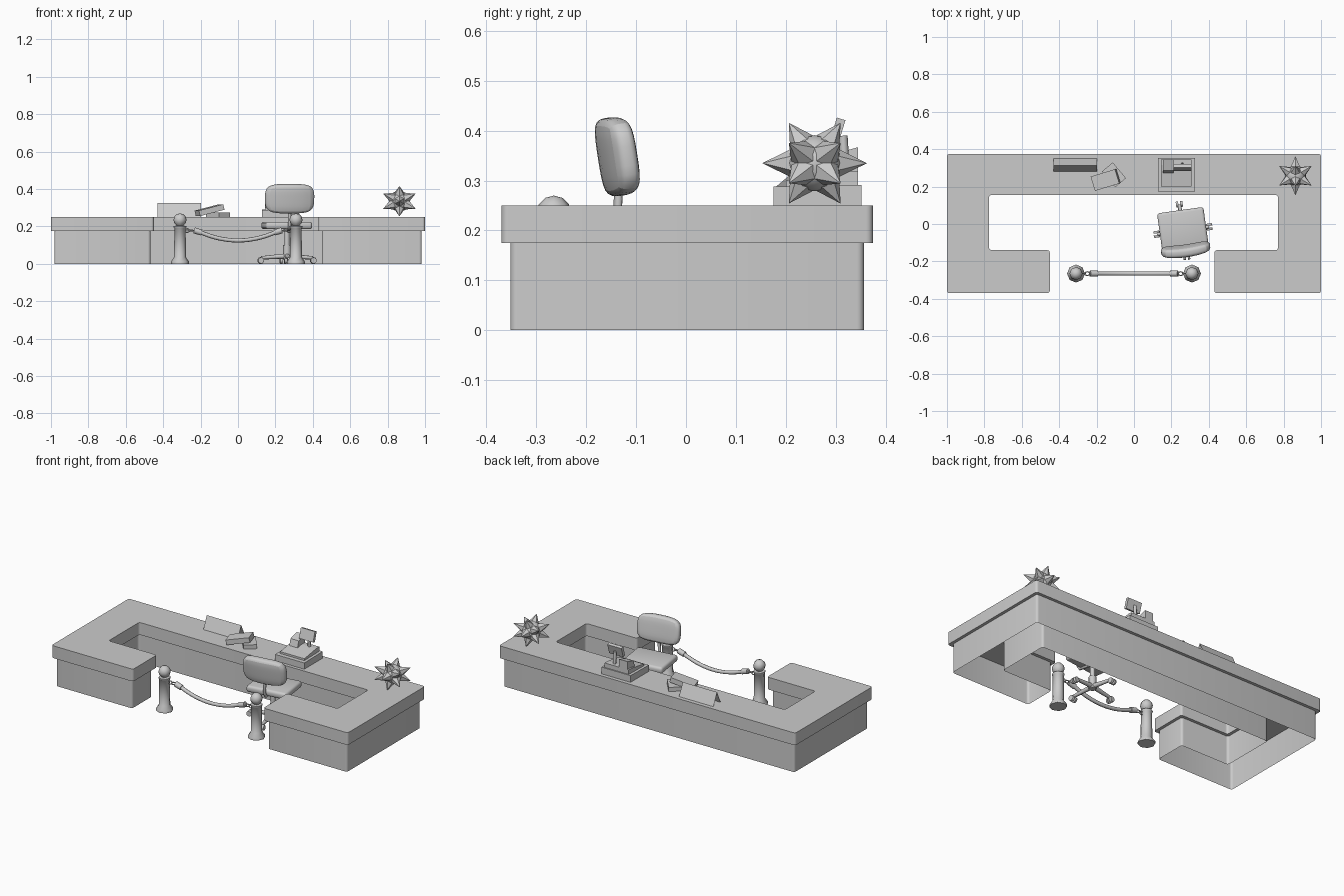
import bpy, bmesh, math
from mathutils import Vector, Matrix, Euler

old = bpy.data.objects.get("Cube")
if old:
    bpy.data.objects.remove(old)

grey = bpy.data.materials.new("plain grey")
grey.use_nodes = True
COLOR = (0.6, 0.6, 0.6, 1)
grey.diffuse_color = COLOR
grey.node_tree.nodes["Principled BSDF"].inputs["Base Color"].default_value = COLOR


def finish(name, bm, smooth=None, loc=(0, 0, 0), rot=(0, 0, 0)):
    """Turn a bmesh into a named, coloured object."""
    bmesh.ops.recalc_face_normals(bm, faces=bm.faces)
    mesh = bpy.data.meshes.new(name)
    bm.to_mesh(mesh)
    bm.free()
    mesh.materials.append(grey)
    ob = bpy.data.objects.new(name, mesh)
    ob.location = loc
    ob.rotation_euler = [math.radians(a) for a in rot]
    bpy.context.collection.objects.link(ob)
    if smooth:
        bpy.ops.object.select_all(action='DESELECT')
        ob.select_set(True)
        bpy.context.view_layer.objects.active = ob
        bpy.ops.object.shade_smooth_by_angle(angle=math.radians(smooth))
    return ob


def box(name, size, loc, rot=(0, 0, 0)):
    bm = bmesh.new()
    bmesh.ops.create_cube(bm, size=1, matrix=Matrix.Diagonal((*size, 1)))
    return finish(name, bm, None, loc, rot)


def cushion(name, size, loc, rot=(0, 0, 0), soft=0.5):
    """Box with a rounded, smooth shape."""
    bm = bmesh.new()
    bmesh.ops.create_cube(bm, size=1, matrix=Matrix.Diagonal((*size, 1)))
    bmesh.ops.bevel(bm, geom=bm.edges[:], offset=min(size) * soft * 0.9,
                    segments=3, profile=0.5, affect='EDGES')
    return finish(name, bm, 60, loc, rot)


def lathe(name, profile, loc, sides=12, rot=(0, 0, 0)):
    """Spin (radius, height) points around z."""
    bm = bmesh.new()
    verts = [bm.verts.new((r, 0, z)) for r, z in profile]
    edges = [bm.edges.new(p) for p in zip(verts, verts[1:])]
    bmesh.ops.spin(bm, geom=verts + edges, cent=(0, 0, 0), axis=(0, 0, 1),
                   angle=math.tau, steps=sides)
    bmesh.ops.remove_doubles(bm, verts=bm.verts, dist=0.0005)
    return finish(name, bm, 50, loc, rot)


def rod(name, a, b, r0, r1=None, sides=8):
    a, b = Vector(a), Vector(b)
    bm = bmesh.new()
    turn = (b - a).to_track_quat('Z', 'Y').to_matrix().to_4x4()
    bmesh.ops.create_cone(bm, cap_ends=True, segments=sides, radius1=r0,
                          radius2=r0 if r1 is None else r1, depth=(b - a).length,
                          matrix=Matrix.Translation((a + b) / 2) @ turn)
    return finish(name, bm, 50)


def tube(name, points, radius, cyclic=False):
    curve = bpy.data.curves.new(name, 'CURVE')
    curve.dimensions = '3D'
    curve.bevel_depth = radius
    curve.bevel_resolution = 2
    curve.use_fill_caps = True
    line = curve.splines.new('POLY')
    line.points.add(len(points) - 1)
    for p, co in zip(line.points, points):
        p.co = (*co, 1)
    line.use_cyclic_u = cyclic
    line.use_smooth = True
    curve.materials.append(grey)
    ob = bpy.data.objects.new(name, curve)
    bpy.context.collection.objects.link(ob)


# Counter: C-shaped top over a hollow, open-bottomed base
def counter_part(name, inset, z0, z1, closed):
    i = inset
    outline = [(-0.45 - i, -0.37 + i), (-1 + i, -0.37 + i), (-1 + i, 0.375 - i),
               (1 - i, 0.375 - i), (1 - i, -0.37 + i), (0.43 + i, -0.37 + i),
               (0.43 + i, -0.14 - i), (0.77 + i, -0.14 - i), (0.77 + i, 0.155 + i),
               (-0.775 - i, 0.155 + i), (-0.775 - i, -0.14 - i), (-0.45 - i, -0.14 - i)]
    bm = bmesh.new()
    face = bm.faces.new([bm.verts.new((x, y, z0)) for x, y in outline])
    ext = bmesh.ops.extrude_face_region(bm, geom=[face], use_keep_orig=True)
    top = [g for g in ext["geom"] if isinstance(g, bmesh.types.BMVert)]
    bmesh.ops.translate(bm, verts=top, vec=(0, 0, z1 - z0))
    upright = [e for e in bm.edges if abs(e.verts[0].co.z - e.verts[1].co.z) > 0.01]
    bmesh.ops.bevel(bm, geom=upright, offset=0.014, segments=4, profile=0.5, affect='EDGES')
    if not closed:
        bmesh.ops.recalc_face_normals(bm, faces=bm.faces)
        caps = [f for f in bm.faces if abs(f.normal.z) > 0.9]
        bmesh.ops.delete(bm, geom=caps, context='FACES_ONLY')
    finish(name, bm, 40)


counter_part("counter_top", 0, 0.175, 0.25, True)
counter_part("counter_base", 0.018, 0, 0.175, False)

# Rope barrier
ROPE_Y = -0.265
for side, s in (("left", 1), ("right", -1)):
    ball = [(0.035 * math.sin(a), 0.235 - 0.035 * math.cos(a))
            for a in [math.pi * k / 6 for k in range(1, 7)]]
    lathe(side + "_post", [(0, 0), (0.048, 0), (0.048, 0.012), (0.032, 0.035),
                           (0.03, 0.19), (0.034, 0.194), (0.034, 0.202), (0.018, 0.205)]
          + ball, (s * 0.31, ROPE_Y, 0), 8)
    for n, cx in enumerate((0.272, 0.25)):
        ring = [(s * (cx + 0.013 * math.cos(t)), ROPE_Y + 0.01 * n * math.sin(t),
                 0.178 + 0.01 * (1 - n * 0.8) * math.sin(t))
                for t in [math.tau * k / 12 for k in range(12)]]
        tube(f"{side}_ring_{n}", ring, 0.003, True)
    rod(side + "_rope_end", (s * 0.235, ROPE_Y, 0.179), (s * 0.195, ROPE_Y, 0.167), 0.016, 0.016, 10)
tube("rope", [(x / 100, ROPE_Y, 0.125 + 0.048 * (x / 21) ** 2) for x in range(-21, 22, 3)], 0.011)

# Swivel chair, turned slightly and facing the back
CX, CY, TURN = 0.262, -0.035, 8


def chair(x, y, z):
    return Matrix.Translation((CX, CY, 0)) @ Matrix.Rotation(math.radians(TURN), 4, 'Z') @ Vector((x, y, z))


cushion("chair_seat", (0.25, 0.20, 0.04), chair(0, 0.01, 0.205), (0, 0, TURN), 0.4)
bm = bmesh.new()
bmesh.ops.create_cube(bm, size=1, matrix=Matrix.Diagonal((0.265, 0.056, 0.158, 1)))
bmesh.ops.subdivide_edges(bm, edges=bm.edges[:], cuts=1, use_grid_fill=True)
for v in bm.verts:
    v.co.y -= 0.9 * v.co.x ** 2 * -1
back = finish("chair_back", bm, 80, chair(0, -0.115, 0.347), (9, 0, TURN))
back.modifiers.new("round", 'SUBSURF').levels = 2
back.modifiers["round"].render_levels = 2
tube("chair_back_support", [chair(0, -0.03, 0.183), chair(0, -0.09, 0.186),
                            chair(0, -0.105, 0.21), chair(0, -0.1, 0.3)], 0.009)
rod("chair_column", chair(0, 0, 0.03), chair(0, 0, 0.19), 0.014)
rod("chair_column_sleeve", chair(0, 0, 0.025), chair(0, 0, 0.1), 0.021)
for k in range(4):
    a = k * math.pi / 2
    dx, dy = math.cos(a), math.sin(a)
    rod(f"chair_leg_{k}", chair(0, 0, 0.042), chair(0.14 * dx, 0.14 * dy, 0.032), 0.014, 0.009)
    for n in (-1, 1):
        px, py = 0.142 * dx, 0.142 * dy
        rod(f"caster_{k}_{n}", chair(px - dy * 0.005 * n, py + dx * 0.005 * n, 0.018),
            chair(px - dy * 0.018 * n, py + dx * 0.018 * n, 0.018), 0.018, 0.016, 10)

# Spiky ornament: round body with two poles and two rings of six spikes
STAR = Vector((0.863, 0.258, 0.335))
bm = bmesh.new()
bmesh.ops.create_uvsphere(bm, u_segments=16, v_segments=10, radius=0.056)
finish("ornament_body", bm, 60, STAR)
tips = [(0, 0.105, 0), (0, -0.105, 0)]
for y in (-0.052, 0.052):
    for k in range(6):
        a = math.radians(30 + 60 * k)
        tips.append((0.1 * math.cos(a), y, 0.081 * math.sin(a)))
for n, tip in enumerate(tips):
    d = Vector(tip)
    rod(f"ornament_spike_{n}", STAR + d.normalized() * 0.04, STAR + d, 0.032, 0, 6)


# Cash register: slope-fronted lower box, wedge body, neck and screen
def wedge(name, x0, x1, profile):
    bm = bmesh.new()
    face = bm.faces.new([bm.verts.new((x0, y, z)) for y, z in profile])
    ext = bmesh.ops.extrude_face_region(bm, geom=[face], use_keep_orig=True)
    bmesh.ops.translate(bm, vec=(x1 - x0, 0, 0),
                        verts=[g for g in ext["geom"] if isinstance(g, bmesh.types.BMVert)])
    finish(name, bm)


wedge("register_drawer", 0.128, 0.325, [(0.175, 0.25), (0.175, 0.288), (0.352, 0.291), (0.352, 0.25)])
wedge("register_body", 0.145, 0.308, [(0.2, 0.288), (0.2, 0.3), (0.315, 0.318), (0.345, 0.318), (0.345, 0.288)])
wedge("register_printer", 0.155, 0.21, [(0.27, 0.3), (0.285, 0.35), (0.345, 0.367), (0.345, 0.3)])
rod("register_neck", (0.258, 0.32, 0.31), (0.258, 0.315, 0.39), 0.009)
box("register_screen", (0.095, 0.018, 0.062), (0.26, 0.302, 0.394), (-17, 0, 0))

# Folded sign, open underneath
bm = bmesh.new()
rows = [[bm.verts.new((x, y, z)) for x in (-0.43, -0.198)]
        for y, z in ((0.28, 0.25), (0.314, 0.325), (0.35, 0.25))]
for a, b in zip(rows, rows[1:]):
    bm.faces.new((a[0], a[1], b[1], b[0]))
finish("folded_sign", bm)

# Two books, one leaning on the other
box("flat_book", (0.075, 0.11, 0.025), (-0.107, 0.263, 0.2625), (0, 0, 40))
box("leaning_book", (0.14, 0.08, 0.03), (-0.152, 0.236, 0.287), (0, -14, 17))
